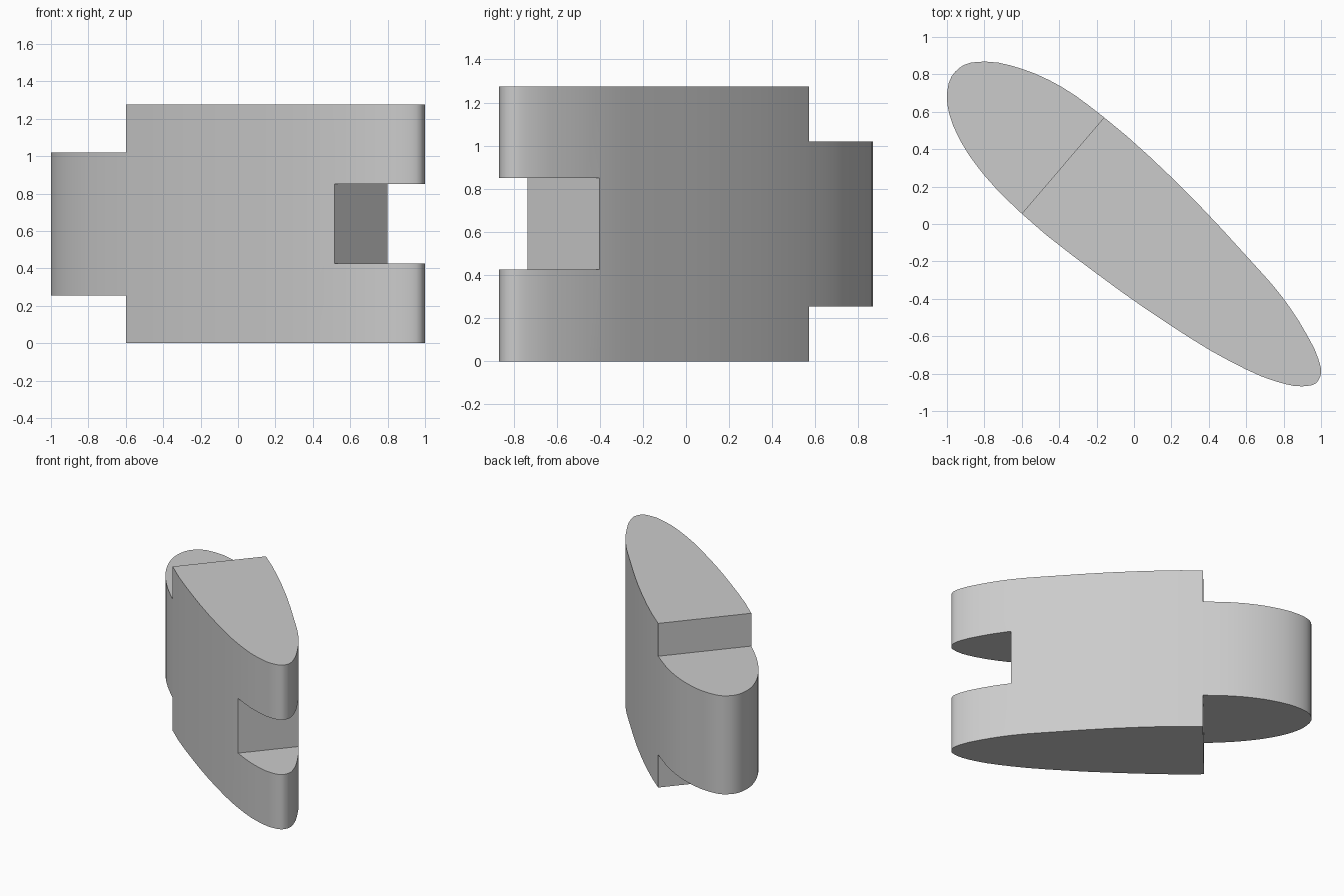
import bpy, bmesh, math
from mathutils import Vector, Matrix

cube = bpy.data.objects.get("Cube")
if cube:
    bpy.data.objects.remove(cube, do_unlink=True)

HEIGHT = 1.275
# Long axis of the slanted body, seen from above
AXIS_ANGLE = math.radians(-40.5)

# Control points of the egg-shaped outline
outline = [(-1, .67), (-.975, .79), (-.91, .85), (-.79, .868), (-.6, .83),
           (-.39, .735), (-.16, .57), (.2, .25), (.6, -.17), (.8, -.4),
           (.92, -.585), (.985, -.72), (1, -.8), (.975, -.85), (.9, -.868),
           (.77, -.845), (.515, -.735), (.2, -.545), (-.2, -.265),
           (-.6, .055), (-.8, .26), (-.92, .43), (-.985, .58)]


def smooth_loop(points, steps):
    """Closed rounded curve through the points."""
    pts = [Vector((x, y, 0)) for x, y in points]
    n = len(pts)
    result = []
    for i in range(n):
        a, b, c, d = (pts[(i + k - 1) % n] for k in range(4))
        # tangents scaled to the local spacing
        l0, l1, l2 = (b - a).length, (c - b).length, (d - c).length
        m1 = ((b - a) / l0 * l1 + (c - b) / l1 * l0) / (l0 + l1) * l1
        m2 = ((c - b) / l1 * l2 + (d - c) / l2 * l1) / (l1 + l2) * l1
        for s in range(steps):
            t = s / steps
            u = 1 - t
            result.append(b * (u * u * (1 + 2 * t)) + c * (t * t * (3 - 2 * t))
                          + m1 * (t * u * u) - m2 * (t * t * u))
    return result


def link_mesh(name, bm):
    bmesh.ops.recalc_face_normals(bm, faces=bm.faces)
    mesh = bpy.data.meshes.new(name)
    bm.to_mesh(mesh)
    bm.free()
    obj = bpy.data.objects.new(name, mesh)
    bpy.context.collection.objects.link(obj)
    return obj


def cutter(name, start, side, low, high):
    """Box reaching outward along the axis from a point on the cut plane."""
    bm = bmesh.new()
    bmesh.ops.create_cube(bm, size=1)
    bmesh.ops.scale(bm, vec=(2, 4, high - low), verts=bm.verts)
    bmesh.ops.translate(bm, vec=(side, 0, (low + high) / 2), verts=bm.verts)
    bmesh.ops.transform(bm, matrix=Matrix.Translation((*start, 0))
                        @ Matrix.Rotation(AXIS_ANGLE, 4, 'Z'), verts=bm.verts)
    obj = link_mesh(name, bm)
    obj.hide_render = True
    return obj


# Solid body
bm = bmesh.new()
base = bm.faces.new([bm.verts.new(p) for p in smooth_loop(outline, 3)])
top = bmesh.ops.extrude_face_region(bm, geom=[base], use_keep_orig=True)
bmesh.ops.translate(bm, vec=(0, 0, HEIGHT),
                    verts=[v for v in top["geom"] if isinstance(v, bmesh.types.BMVert)])
body = link_mesh("hinge_link_body", bm)

# Steps above and below the tongue, and the slot in the forked end
tongue, fork = (-.38, .3125), (.6575, -.5675)
cutters = [cutter("upper_step_cutter", tongue, -1, 1.02, 2),
           cutter("lower_step_cutter", tongue, -1, -1, .255),
           cutter("fork_slot_cutter", fork, 1, .425, .85)]

bpy.ops.object.select_all(action='DESELECT')
body.select_set(True)
bpy.context.view_layer.objects.active = body
for c in cutters:
    mod = body.modifiers.new(c.name, 'BOOLEAN')
    mod.operation = 'DIFFERENCE'
    mod.solver = 'EXACT'
    mod.object = c
    bpy.ops.object.modifier_apply(modifier=mod.name)
for c in cutters:
    bpy.data.objects.remove(c, do_unlink=True)
bpy.ops.object.shade_smooth_by_angle(angle=math.radians(30))

# Plain grey material
grey = bpy.data.materials.new("light_grey")
grey.use_nodes = True
colour = (.6, .6, .6, 1)
grey.diffuse_color = colour
grey.node_tree.nodes["Principled BSDF"].inputs["Base Color"].default_value = colour
body.data.materials.clear()
body.data.materials.append(grey)
